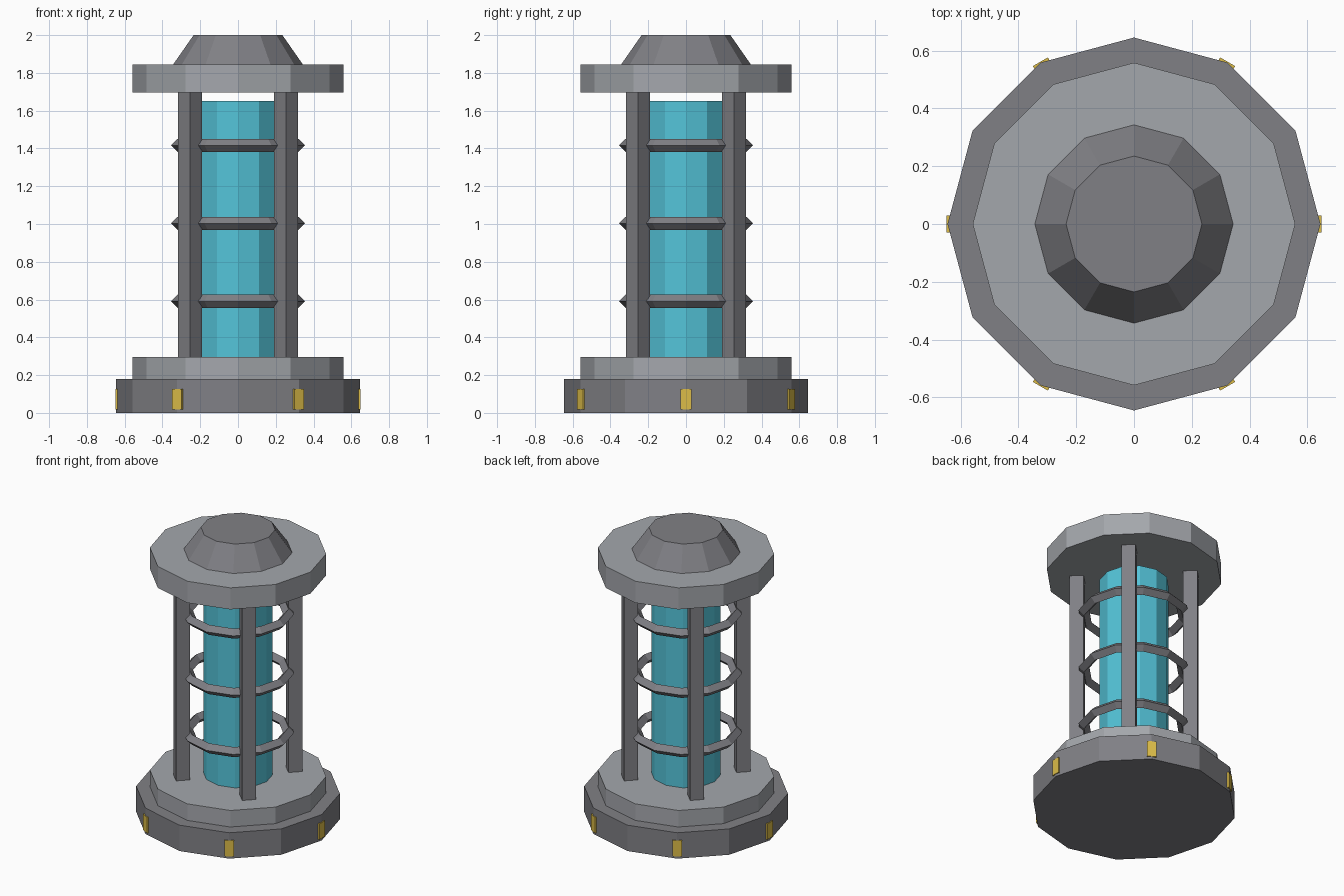
import bpy
import math

if "Cube" in bpy.data.objects:
    bpy.data.objects.remove(bpy.data.objects["Cube"])


def material(name, rgb):
    # sRGB 0-255 to linear
    lin = [((c / 255 + 0.055) / 1.055) ** 2.4 for c in rgb]
    m = bpy.data.materials.new(name)
    m.diffuse_color = (*lin, 1)
    m.use_nodes = True
    m.node_tree.nodes["Principled BSDF"].inputs["Base Color"].default_value = m.diffuse_color
    return m


DARK = material("dark_grey_metal", (128, 128, 133))
LIGHT = material("light_grey_metal", (164, 167, 172))
CYAN = material("cyan_glow", (84, 196, 217))
GOLD = material("gold_marker", (220, 188, 72))


def finish(name, mat):
    ob = bpy.context.object
    ob.name = name
    ob.data.materials.append(mat)
    return ob


def drum(name, r1, r2, z0, z1, mat):
    # twelve-sided drum or tapered drum between two heights
    bpy.ops.mesh.primitive_cone_add(vertices=12, radius1=r1, radius2=r2,
                                    depth=z1 - z0, location=(0, 0, (z0 + z1) / 2))
    return finish(name, mat)


def radial_box(name, angle, r, size, z, mat):
    # box turned to face outward at a given angle
    bpy.ops.mesh.primitive_cube_add(
        size=1, location=(r * math.cos(angle), r * math.sin(angle), z),
        rotation=(0, 0, angle))
    ob = finish(name, mat)
    ob.scale = size
    return ob


# Base, collar, core, top plate and cap
drum("base", 0.645, 0.645, 0, 0.18, DARK)
drum("base_collar", 0.558, 0.558, 0.18, 0.295, LIGHT)
drum("glowing_core", 0.22, 0.22, 0.295, 1.65, CYAN)
drum("top_plate", 0.558, 0.558, 1.695, 1.845, LIGHT)
drum("cap", 0.343, 0.235, 1.845, 2.0, DARK)

# Four diagonal posts
for i in range(4):
    radial_box(f"post_{i + 1}", math.radians(45 + 90 * i), 0.36,
               (0.09, 0.09, 1.4), 0.995, DARK)

# Three cage rings with diamond section
for i, z in enumerate((0.591, 1.003, 1.416)):
    bpy.ops.mesh.primitive_torus_add(major_segments=12, minor_segments=4,
                                     major_radius=0.32, minor_radius=0.035,
                                     location=(0, 0, z))
    finish(f"cage_ring_{i + 1}", DARK)

# Six markers on the base corners
for i in range(6):
    radial_box(f"base_marker_{i + 1}", math.radians(60 * i), 0.633,
               (0.03, 0.06, 0.11), 0.072, GOLD)
